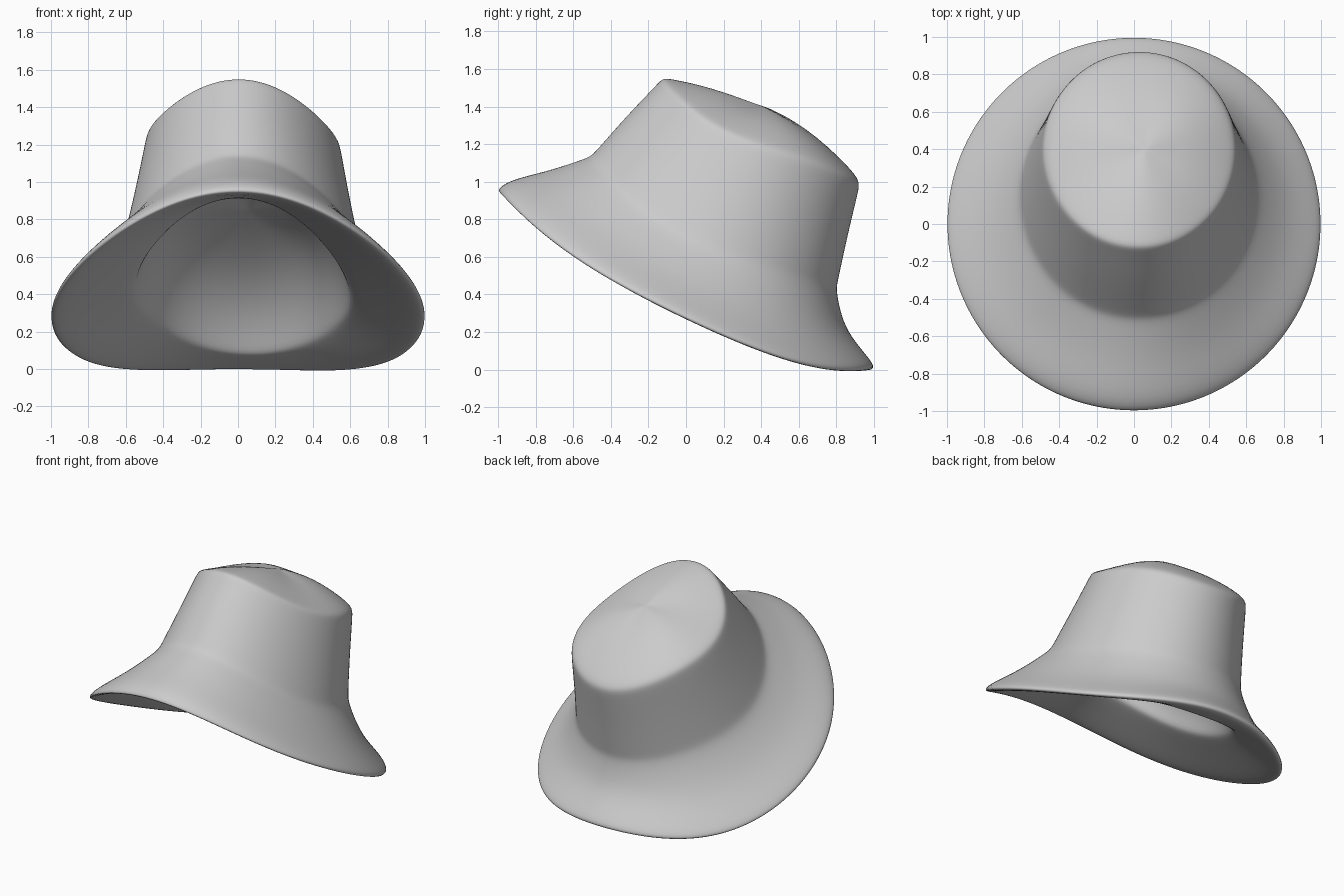
import bpy, bmesh, math

if "Cube" in bpy.data.objects:
    bpy.data.objects.remove(bpy.data.objects["Cube"])

N = 48  # columns around the hat

# Key rings: front y, back y, half width, height at front, side and back
OUTSIDE = [
    (.38, .42, .02, 1.41, 1.405, 1.40),     # middle of the crown top
    (.14, .66, .26, 1.50, 1.365, 1.275),
    (-.075, .875, .475, 1.547, 1.255, 1.07),
    (-.127, .927, .515, 1.553, 1.22, 1.0),  # crown edge
    (-.153, .919, .525, 1.52, 1.18, .95),
    (-.31, .86, .57, 1.36, .94, .71),       # crown wall
    (-.48, .811, .622, 1.165, .71, .475),
    (-.51, .80, .635, 1.135, .66, .43),     # seam
    (-.58, .82, .69, 1.11, .58, .32),
    (-.75, .86, .81, 1.055, .45, .20),      # brim
    (-.945, .96, .96, 1.012, .335, .08),
    (-1.016, 1.012, 1.015, .955, .28, .015), # rim
]
INSIDE = [
    (-.98, .98, .98, .935, .255, -.012),    # underside of the brim
    (-.525, .765, .59, .91, .39, .07),
    (-.50, .75, .57, .925, .41, .095),      # head opening
    (-.42, .68, .51, 1.08, .60, .30),       # shallow lining
    (-.22, .50, .34, 1.08, .78, .56),
    (.12, .16, .02, .85, .84, .83),         # lining top
]


def between(a, b, f):
    return tuple(p + (q - p) * f for p, q in zip(a, b))


def add_ring(bm, front, back, half, zf, zs, zb):
    """Ring whose height bends smoothly from front over side to back."""
    cx = .06 * (1 - half)
    crown = min(1, (1 - half) / .4) * min(1, half / .5)
    brim = max(0, 1 - (1 - half) / .4)
    ring = []
    for i in range(N):
        t = math.tau * i / N
        c, s = math.cos(t), math.sin(t)
        z = zs + (zf - zb) / 2 * c + ((zf + zb) / 2 - zs) * c * c
        z -= crown * (.1 * c * s * s + .03 * s) + .12 * brim * (c * s) ** 2
        y = (front + back) / 2 + (front - back) / 2 * c
        ring.append(bm.verts.new((cx + half * s, y, z)))
    return ring


# An extra ring keeps the underside even
inside = [INSIDE[0], between(INSIDE[0], INSIDE[1], .5)] + INSIDE[1:]

# One closed shell: crown, brim and lining
bm = bmesh.new()
loops = [add_ring(bm, *r) for r in OUTSIDE + inside]
for a, b in zip(loops, loops[1:]):
    for i in range(N):
        j = (i + 1) % N
        bm.faces.new((a[i], b[i], b[j], a[j]))
bm.faces.new(loops[0])
bm.faces.new(loops[-1])
bmesh.ops.recalc_face_normals(bm, faces=bm.faces)
for f in bm.faces:
    f.smooth = True
mesh = bpy.data.meshes.new("hat")
bm.to_mesh(mesh)
bm.free()
hat = bpy.data.objects.new("hat", mesh)
bpy.context.collection.objects.link(hat)

# Soft felt surface
sub = hat.modifiers.new("smooth", 'SUBSURF')
sub.levels = sub.render_levels = 2
